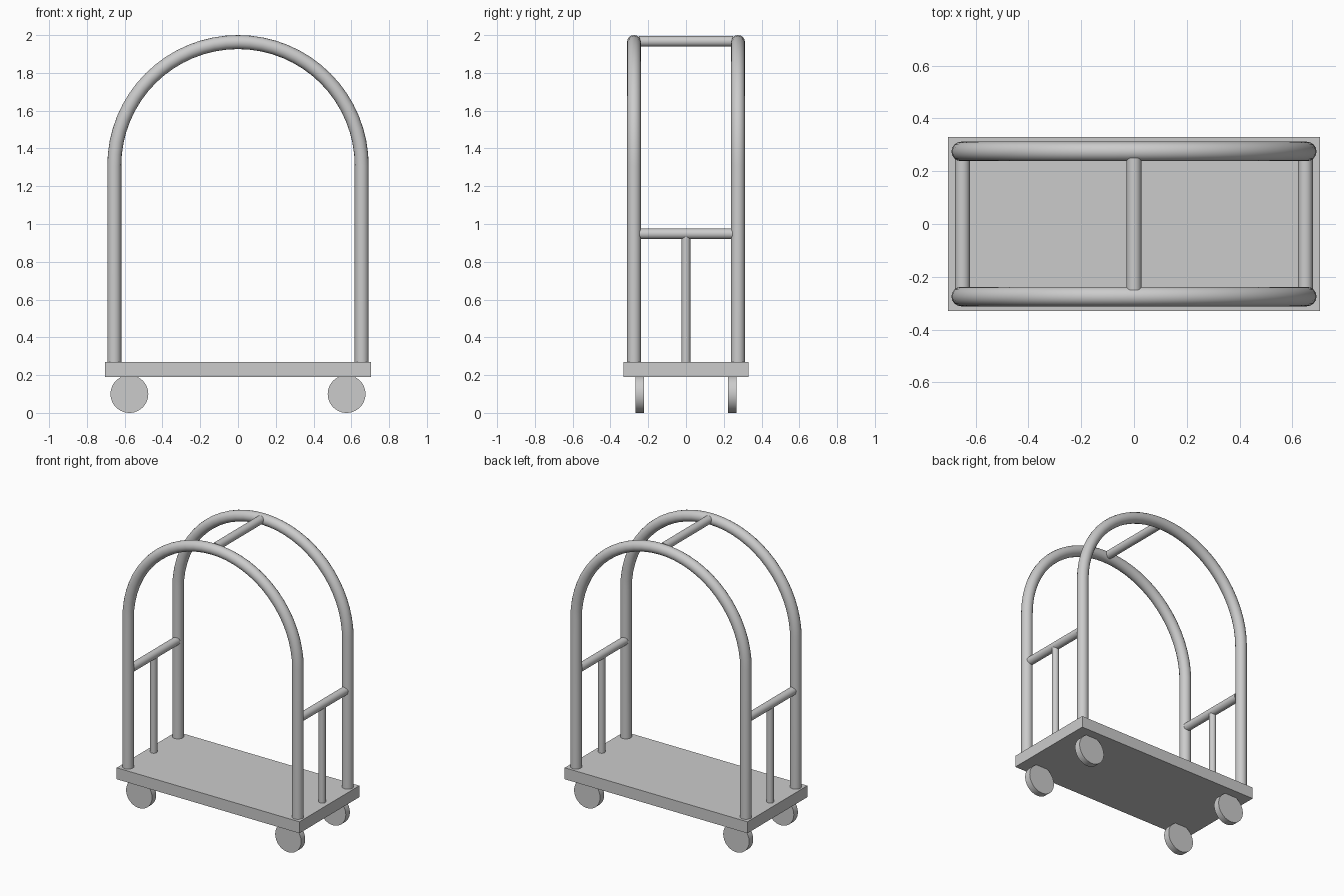
import bpy
from math import cos, sin, pi, radians

cube = bpy.data.objects.get("Cube")
if cube:
    bpy.data.objects.remove(cube, do_unlink=True)

metal = bpy.data.materials.new("light_grey_metal")
metal.use_nodes = True
grey = (0.6, 0.6, 0.6, 1)
metal.diffuse_color = grey
metal.node_tree.nodes["Principled BSDF"].inputs["Base Color"].default_value = grey

DECK_TOP = 0.27
POST_X, POST_Y = 0.655, 0.275
TUBE = 0.037
ARCH_Z = 1.963 - POST_X


def finish(name):
    obj = bpy.context.object
    obj.name = name
    obj.data.materials.append(metal)
    return obj


def rod(name, center, radius, length, rotation=(0, 0, 0), sides=32):
    bpy.ops.mesh.primitive_cylinder_add(vertices=sides, radius=radius, depth=length,
                                        location=center, rotation=rotation)
    obj = finish(name)
    bpy.ops.object.shade_smooth_by_angle(angle=radians(40))
    return obj


def arch(name, y):
    curve = bpy.data.curves.new(name, "CURVE")
    curve.dimensions = "3D"
    curve.bevel_depth = TUBE
    curve.bevel_resolution = 6
    curve.use_fill_caps = True
    steps = 32
    path = [(POST_X, y, DECK_TOP - 0.01)]
    path += [(POST_X * cos(pi * i / steps), y, ARCH_Z + POST_X * sin(pi * i / steps))
             for i in range(steps + 1)]
    path.append((-POST_X, y, DECK_TOP - 0.01))
    spline = curve.splines.new("POLY")
    spline.points.add(len(path) - 1)
    for point, co in zip(spline.points, path):
        point.co = (*co, 1)
    spline.use_smooth = True
    obj = bpy.data.objects.new(name, curve)
    bpy.context.collection.objects.link(obj)
    curve.materials.append(metal)


# Luggage platform
bpy.ops.mesh.primitive_cube_add(size=1, location=(0, 0, 0.23))
deck = finish("platform")
deck.scale = (1.41, 0.66, 0.08)

# Front and back hoops, joined by the top rail
arch("front_hoop", -POST_Y)
arch("back_hoop", POST_Y)
across = (pi / 2, 0, 0)
rod("top_rail", (0, 0, 1.967), 0.028, 0.5, across)

# Side rails with their centre posts, and the wheels
for side, sx in (("left", 1), ("right", -1)):
    rod(side + "_rail", (sx * 0.65, 0, 0.948), 0.028, 0.5, across)
    rod(side + "_post", (sx * 0.65, 0, 0.6), 0.023, 0.68)
    for end, sy in (("front", -1), ("back", 1)):
        rod(f"{end}_{side}_wheel", (sx * 0.575, sy * 0.246, 0.1),
            0.1, 0.045, across, 48)
